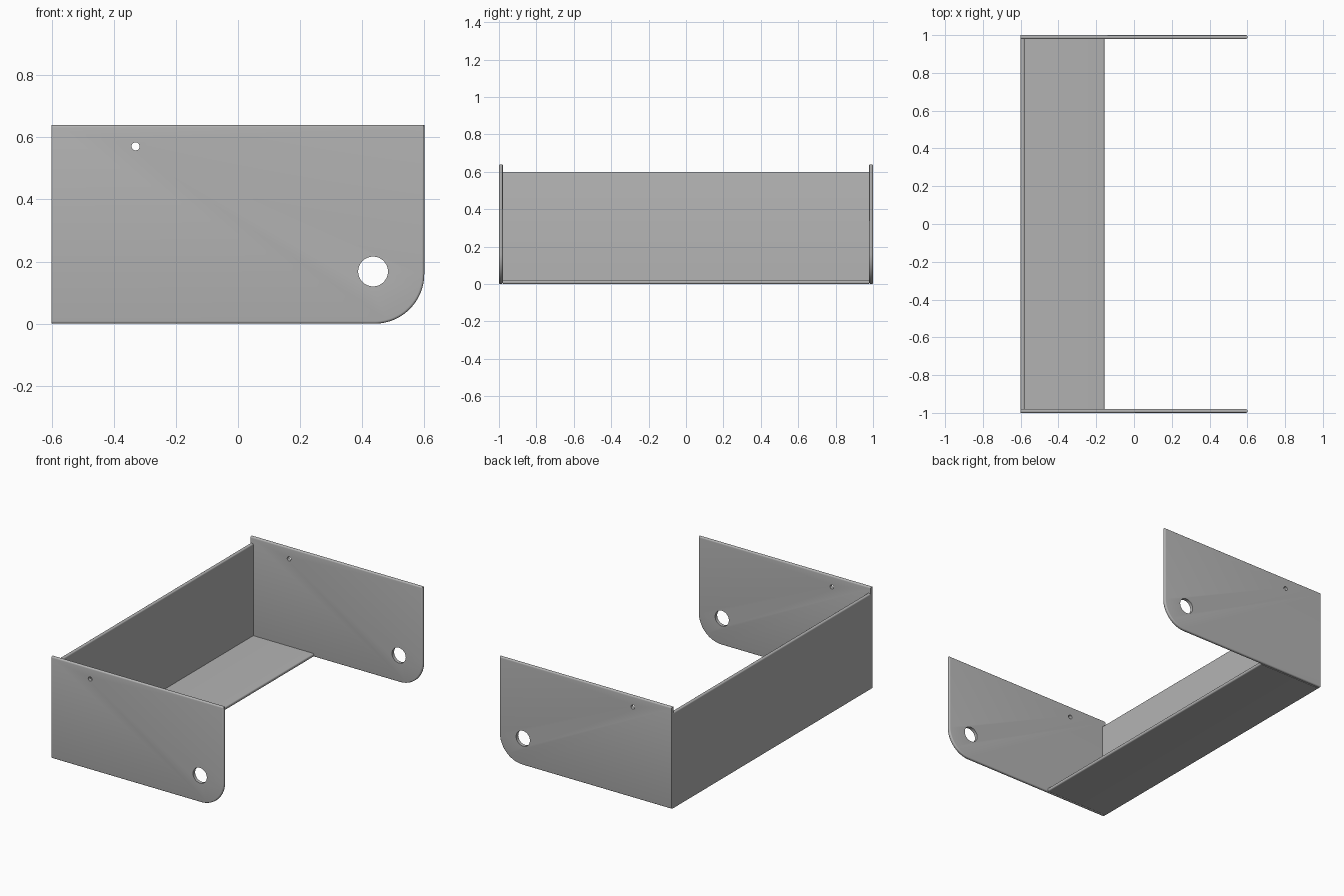
import bpy, bmesh, math
from mathutils import Matrix

if "Cube" in bpy.data.objects:
    bpy.data.objects.remove(bpy.data.objects["Cube"])

T = 0.021      # sheet thickness
R = 0.16       # large corner radius
EDGE = 0.008   # rounding of free edges

grey = bpy.data.materials.new("plain grey")
grey.diffuse_color = (0.45, 0.45, 0.45, 1)
grey.use_nodes = True
grey.node_tree.nodes["Principled BSDF"].inputs["Base Color"].default_value = grey.diffuse_color


def finish(name, bm):
    bmesh.ops.recalc_face_normals(bm, faces=bm.faces)
    me = bpy.data.meshes.new(name)
    bm.to_mesh(me)
    bm.free()
    me.materials.append(grey)
    ob = bpy.data.objects.new(name, me)
    bpy.context.collection.objects.link(ob)
    return ob


def smooth(ob):
    bpy.ops.object.select_all(action='DESELECT')
    ob.select_set(True)
    bpy.context.view_layer.objects.active = ob
    bpy.ops.object.shade_smooth_by_angle(angle=math.radians(35))


def round_edges(bm, test):
    edges = [e for e in bm.edges if test(*(v.co for v in e.verts))]
    bmesh.ops.bevel(bm, geom=edges, offset=EDGE, segments=4, profile=0.5,
                    affect='EDGES')


def panel(name, lo, hi, test):
    bm = bmesh.new()
    bmesh.ops.create_cube(bm, size=1)
    for v in bm.verts:
        for i in range(3):
            v.co[i] = lo[i] if v.co[i] < 0 else hi[i]
    round_edges(bm, test)
    smooth(finish(name, bm))


def hole_cutter(x, z, r, y):
    bm = bmesh.new()
    m = Matrix.Translation((x, y, z)) @ Matrix.Rotation(math.pi / 2, 4, 'X')
    bmesh.ops.create_cone(bm, cap_ends=True, segments=48, radius1=r, radius2=r,
                          depth=0.2, matrix=m)
    ob = finish("hole_cutter", bm)
    ob.hide_render = True
    return ob


def side_plate(name, y0):
    # outline with one large rounded lower corner
    outline = [(-0.6, 0.0)]
    for i in range(25):
        a = -math.pi / 2 + math.pi / 2 * i / 24
        outline.append((0.6 - R + R * math.cos(a), R + R * math.sin(a)))
    outline += [(0.6, 0.64), (-0.6, 0.64)]
    bm = bmesh.new()
    face = bm.faces.new([bm.verts.new((x, y0, z)) for x, z in outline])
    ext = bmesh.ops.extrude_face_region(bm, geom=[face])
    for v in ext["geom"]:
        if isinstance(v, bmesh.types.BMVert):
            v.co.y += T
    bmesh.ops.recalc_face_normals(bm, faces=bm.faces)
    # round the rim, leaving the edges that meet the back panel sharp
    round_edges(bm, lambda a, b: abs(a.y - b.y) < 1e-5
                and not (a.x < -0.59 and b.x < -0.59))
    plate = finish(name, bm)
    # small and large drilled holes
    for x, z, r in ((-0.33, 0.571, 0.013), (0.435, 0.168, 0.048)):
        cutter = hole_cutter(x, z, r, y0 + T / 2)
        mod = plate.modifiers.new("hole", 'BOOLEAN')
        mod.object = cutter
        mod.solver = 'EXACT'
        bpy.context.view_layer.objects.active = plate
        bpy.ops.object.modifier_apply(modifier=mod.name)
        bpy.data.objects.remove(cutter)
    smooth(plate)


side_plate("front_side_plate", -1.0)
side_plate("rear_side_plate", 1.0 - T)

# back wall and narrow floor between the side plates, rounded on the free edges
W = 1 - T
panel("back_wall", (-0.6, -W, 0), (-0.6 + T, W, 0.6),
      lambda a, b: a.z > 0.59 and b.z > 0.59 and abs(a.y - b.y) > 1)
panel("floor_strip", (-0.6 + T, -W, 0), (-0.157, W, T),
      lambda a, b: a.x > -0.2 and b.x > -0.2 and abs(a.y - b.y) > 1)
